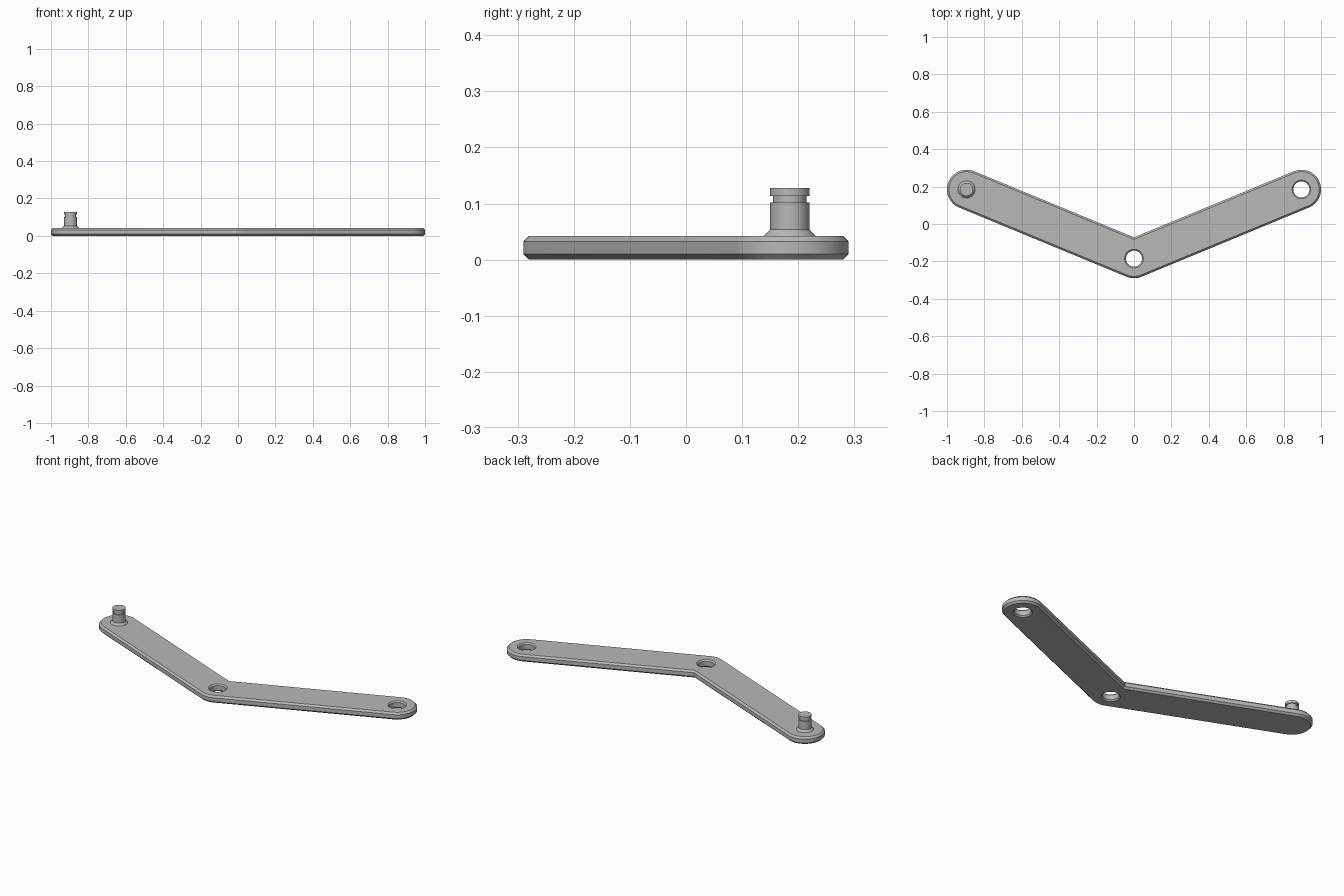
import bpy, bmesh
from math import sin, cos, atan2, pi

cube = bpy.data.objects.get("Cube")
if cube:
    bpy.data.objects.remove(cube)

END_X, END_Y = 0.895, 0.185      # arm ends at (+-END_X, END_Y), elbow at (0, -END_Y)
RADIUS, HOLE = 0.105, 0.043
THICK, CHAMFER = 0.042, 0.01
TILT = atan2(2 * END_Y, END_X)

metal = bpy.data.materials.new("grey metal")
metal.use_nodes = True
metal.diffuse_color = (0.48, 0.48, 0.48, 1)
metal.node_tree.nodes["Principled BSDF"].inputs["Base Color"].default_value = (0.48, 0.48, 0.48, 1)


def arc(cx, cy, r, start, end, steps):
    return [(cx + r * cos(start + (end - start) * i / steps),
             cy + r * sin(start + (end - start) * i / steps)) for i in range(steps + 1)]


def circle(cx, cy, r, steps=48):
    return arc(cx, cy, r, 0, 2 * pi, steps)[:-1]


def outline(r):
    """Bent bar with round ends, a rounded elbow and a sharp inner corner."""
    pts = arc(0, -END_Y, r, 1.5 * pi - TILT, 1.5 * pi + TILT, 10)
    pts += arc(END_X, END_Y, r, TILT - pi / 2, TILT + pi / 2, 32)
    pts += [(0, -END_Y + r / cos(TILT))]
    pts += arc(-END_X, END_Y, r, pi / 2 - TILT, 1.5 * pi - TILT, 32)
    return pts


def loft(bm, rings):
    """Join rings of (points, z) with quads and return the rings of vertices."""
    loops = [[bm.verts.new((x, y, z)) for x, y in pts] for pts, z in rings]
    for a, b in zip(loops, loops[1:]):
        n = len(a)
        for i in range(n):
            j = (i + 1) % n
            bm.faces.new((a[i], a[j], b[j], b[i]))
    return loops


def finish(bm, name):
    bmesh.ops.recalc_face_normals(bm, faces=bm.faces[:])
    mesh = bpy.data.meshes.new(name)
    bm.to_mesh(mesh)
    bm.free()
    mesh.materials.append(metal)
    obj = bpy.data.objects.new(name, mesh)
    bpy.context.collection.objects.link(obj)
    bpy.ops.object.select_all(action='DESELECT')
    obj.select_set(True)
    bpy.context.view_layer.objects.active = obj
    bpy.ops.object.shade_smooth_by_angle(angle=pi / 6)


# Bent plate with chamfered rim and two chamfered holes
bm = bmesh.new()
levels = (0, CHAMFER, THICK - CHAMFER, THICK)
walls = [loft(bm, [(outline(RADIUS - c), z) for z, c in zip(levels, (CHAMFER, 0, 0, CHAMFER))])]
bevel = 0.007
hole_levels = (0, bevel, THICK - bevel, THICK)
for cx, cy in ((0, -END_Y), (END_X, END_Y)):
    walls.append(loft(bm, [(circle(cx, cy, HOLE + c), z)
                           for z, c in zip(hole_levels, (bevel, 0, 0, bevel))]))
for level in (0, -1):
    edges = []
    for wall in walls:
        ring = wall[level]
        edges += [bm.edges.get((ring[i - 1], ring[i])) for i in range(len(ring))]
    bmesh.ops.triangle_fill(bm, edges=edges, use_beauty=True)
finish(bm, "bent_plate")

# Grooved pin with a flared foot on the right arm
bm = bmesh.new()
profile = ((0.046, THICK - 0.002), (0.046, THICK), (0.035, 0.054), (0.035, 0.102),
           (0.030, 0.102), (0.030, 0.113), (0.035, 0.113), (0.035, 0.128))
rings = loft(bm, [(circle(-END_X, END_Y, r), z) for r, z in profile])
bm.faces.new(rings[0])
bm.faces.new(rings[-1])
finish(bm, "grooved_pin")
